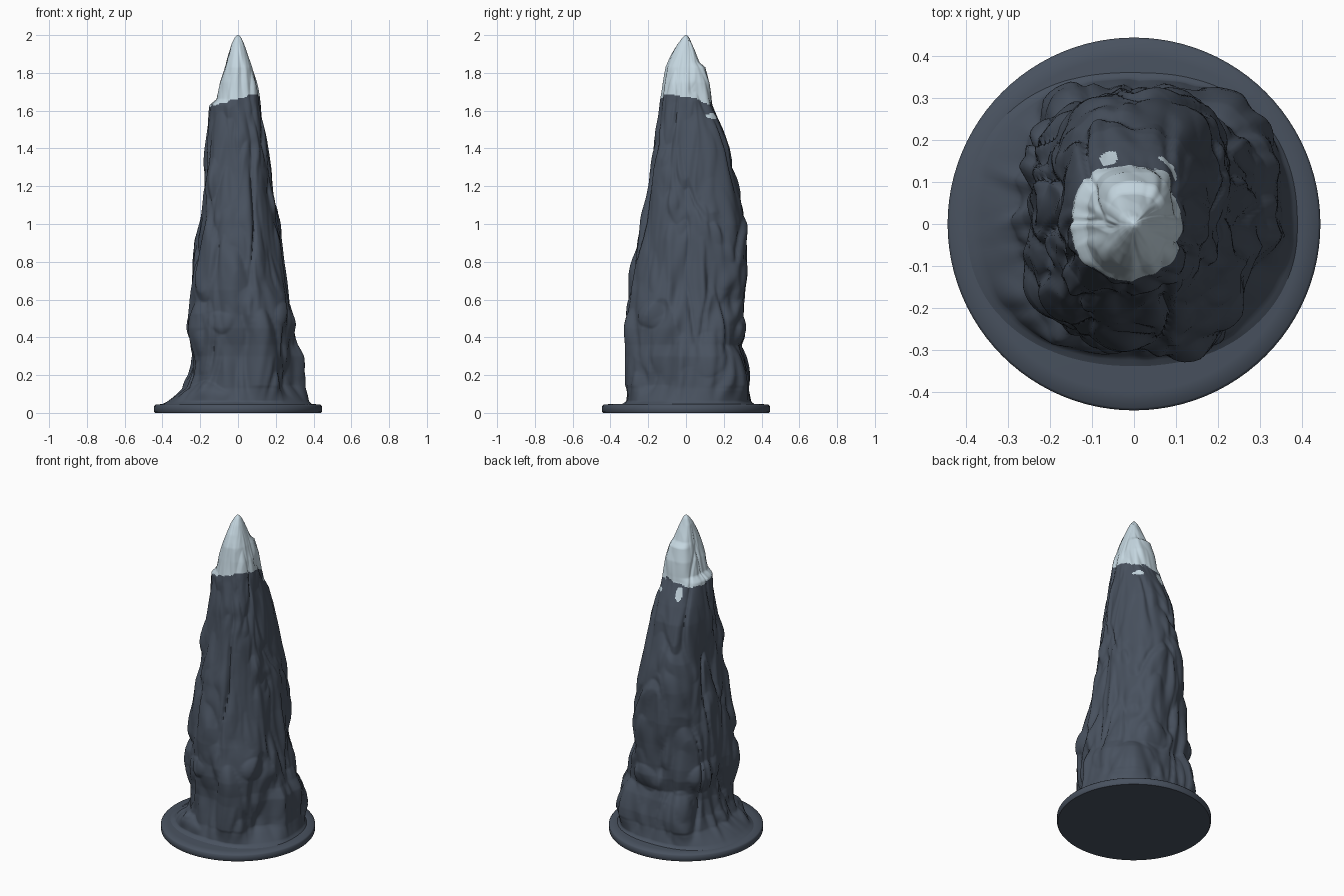
import bpy, bmesh, math
from mathutils import Vector, noise

if "Cube" in bpy.data.objects:
    bpy.data.objects.remove(bpy.data.objects["Cube"])


def material(name, rgb):
    m = bpy.data.materials.new(name)
    m.diffuse_color = (*rgb, 1)
    m.use_nodes = True
    m.node_tree.nodes["Principled BSDF"].inputs["Base Color"].default_value = m.diffuse_color
    return m


rock = material("dark slate rock", (0.066, 0.084, 0.115))
snow = material("pale blue snow", (0.56, 0.68, 0.75))

# silhouette extents: height, left, right, front, back
PROFILE = [
    (0.035, .42, .40, .36, .375), (0.06, .375, .378, .315, .345), (0.13, .28, .36, .295, .325),
    (0.20, .25, .353, .29, .32), (0.30, .235, .338, .285, .30), (0.36, .24, .312, .29, .28),
    (0.45, .252, .295, .305, .305), (0.52, .252, .28, .305, .31), (0.65, .24, .255, .298, .312),
    (0.80, .22, .232, .273, .32), (1.00, .198, .21, .236, .31), (1.20, .18, .183, .204, .27),
    (1.40, .166, .153, .170, .23), (1.50, .158, .139, .157, .19), (1.60, .15, .123, .145, .143),
    (1.63, .147, .118, .140, .13), (1.66, .112, .112, .135, .127), (1.75, .095, .097, .12, .12),
    (1.83, .07, .075, .105, .10), (1.855, .063, .066, .095, .07), (1.90, .05, .05, .075, .052),
    (1.95, .035, .033, .045, .033), (1.985, .018, .018, .02, .018), (2.0, .004, .004, .004, .004)]

# boulders (+) and hollows (-): angle, height, bulge, angular half width, half height
LUMPS = [
    (50, .20, .035, 22, .15), (118, .22, .05, 18, .16), (145, .46, .035, 16, .10),
    (75, .42, .025, 16, .08), (295, .25, .045, 15, .30), (322, .52, .025, 14, .07),
    (333, .15, -.06, 22, .45), (20, .30, .02, 16, .12), (215, .42, .03, 18, .16),
    (252, .48, .02, 14, .06), (160, .75, .02, 15, .20), (232, .09, .05, 28, .06),
    (225, 1.24, .02, 14, .12), (135, 1.30, .01, 18, .25), (40, .95, .015, 22, .30),
    (90, .70, -.02, 14, .30), (315, 1.0, -.015, 20, .4)]


def extents(z):
    for a, b in zip(PROFILE, PROFILE[1:]):
        if z <= b[0]:
            t = max(0, (z - a[0]) / (b[0] - a[0]))
            return [p + (q - p) * t for p, q in zip(a[1:], b[1:])]
    return PROFILE[-1][1:]


def radius(ang, z):
    left, right, front, back = extents(z)
    c, s = math.cos(ang), math.sin(ang)
    # squarish section, squarer to the back
    n = 2.5 + 0.25 * s
    if z < 0.12:
        n = 2.1 + (n - 2.1) * z / 0.12
    r = (abs(c / (right if c > 0 else left)) ** n +
         abs(s / (back if s > 0 else front)) ** n) ** (-1 / n)
    size = min(1, (left + right + front + back) / 1.12)
    fade = min(1, max(0, (z - 0.045) / 0.10))
    # warped rock relief with broad ribs and a few clefts
    girth = 0.35 + 0.65 * size
    p = Vector((c * 1.5 * girth, s * 1.5 * girth, z * 1.5))
    w = noise.noise_vector(p * 1.6 + Vector((4, 1, 7))) * 0.3
    p += w
    d = 0.018 * noise.noise(p * 1.9) + 0.009 * noise.noise(p * 4.0)
    facet = abs(noise.noise(p * 2.4 + Vector((5, 8, 1))))
    d += 0.018 * (facet - 0.22)
    cleft = 1 - abs(noise.noise(p * 1.3 + Vector((9, 2, 3))))
    d -= 0.016 * max(0, cleft - 0.8) / 0.2
    d += 0.004
    for la, lz, amp, wa, wz in LUMPS:
        da = (math.degrees(ang) - la + 180) % 360 - 180
        q = (da / wa + 0.6 * w.y) ** 2 + ((z - lz + 0.1 * w.x) / wz) ** 2
        if q < 1:
            d += amp * (1 - q) ** 0.8 * 0.8
    return max(0.003, r + d * min(1, size * 1.15) * fade)


def snowy(p):
    line = 1.648 + 0.2 * p.x - (0.22 if p.x > 0.05 else 0.1) * p.y + 0.014 * noise.noise(p * 22)
    if p.z > line:
        return True
    # two stray snow patches on the back shoulder
    return any(((p.x - x) / 0.022) ** 2 + ((p.z - z) / h) ** 2 < 1 and p.y > 0.08
               for x, z, h in ((.08, 1.57, .016), (-.06, 1.57, .04)))


def finish(bm, name, mats, angle):
    me = bpy.data.meshes.new(name)
    bmesh.ops.recalc_face_normals(bm, faces=bm.faces)
    bm.to_mesh(me)
    bm.free()
    ob = bpy.data.objects.new(name, me)
    bpy.context.collection.objects.link(ob)
    for m in mats:
        me.materials.append(m)
    bpy.ops.object.select_all(action='DESELECT')
    ob.select_set(True)
    bpy.context.view_layer.objects.active = ob
    bpy.ops.object.shade_smooth_by_angle(angle=math.radians(angle))
    return ob


# rock spire with snow cap
N, ROWS = 180, 300
bm = bmesh.new()
rings = []
for i in range(ROWS + 1):
    z = 0.035 + 1.965 * i / ROWS
    ring = []
    for j in range(N):
        a = math.tau * j / N
        r = radius(a, z)
        ring.append(bm.verts.new((r * math.cos(a), r * math.sin(a), z)))
    rings.append(ring)
for lo, hi in zip(rings, rings[1:]):
    for j in range(N):
        k = (j + 1) % N
        bm.faces.new((lo[j], lo[k], hi[k], hi[j]))
bm.faces.new(rings[-1])
bm.faces.new(rings[0][::-1])
for f in bm.faces:
    c = f.calc_center_median()
    f.material_index = 1 if c.z > 1.5 and snowy(c) else 0
finish(bm, "rock_spire", [rock, snow], 80)

# round base disc with softened rim
bm = bmesh.new()
rings = []
for r, z in ((.439, 0), (.444, .006), (.444, .036), (.438, .043), (.40, .047)):
    rings.append([bm.verts.new((r * math.cos(math.tau * j / 96), r * math.sin(math.tau * j / 96), z))
                  for j in range(96)])
for lo, hi in zip(rings, rings[1:]):
    for j in range(96):
        k = (j + 1) % 96
        bm.faces.new((lo[j], lo[k], hi[k], hi[j]))
bm.faces.new(rings[0][::-1])
bm.faces.new(rings[-1])
finish(bm, "base_disc", [rock], 50)
